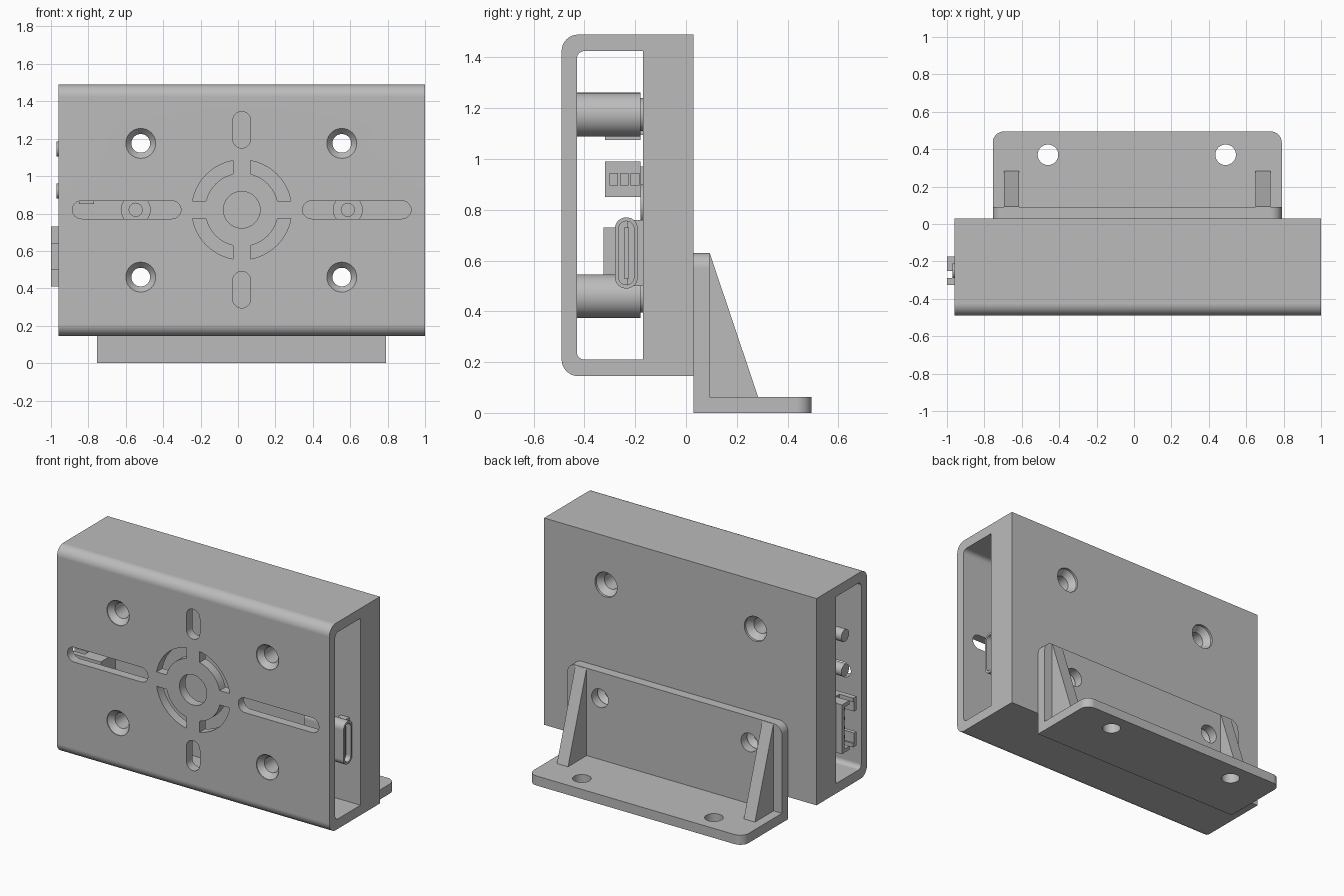
import bpy, bmesh
from math import sin, cos, asin, pi

if "Cube" in bpy.data.objects:
    bpy.data.objects.remove(bpy.data.objects["Cube"])

grey = bpy.data.materials.new("plain_grey")
grey.use_nodes = True
colour = (0.5, 0.5, 0.5, 1)
grey.diffuse_color = colour
grey.node_tree.nodes["Principled BSDF"].inputs["Base Color"].default_value = colour

CX, CZ = 0.02, 0.82          # centre of the front pattern
SCREWS = [(x, z) for x in (-0.52, 0.555) for z in (0.46, 1.175)]


def make(name, bm):
    bmesh.ops.recalc_face_normals(bm, faces=bm.faces)
    mesh = bpy.data.meshes.new(name)
    bm.to_mesh(mesh)
    bm.free()
    mesh.materials.append(grey)
    ob = bpy.data.objects.new(name, mesh)
    bpy.context.collection.objects.link(ob)
    return ob


def prism(name, pts, axis, a, b):
    """Extrude a flat outline along an axis from a to b."""
    place = {"x": lambda u, v, w: (w, u, v),
             "y": lambda u, v, w: (u, w, v),
             "z": lambda u, v, w: (u, v, w)}[axis]
    bm = bmesh.new()
    lo = [bm.verts.new(place(u, v, a)) for u, v in pts]
    hi = [bm.verts.new(place(u, v, b)) for u, v in pts]
    bm.faces.new(lo)
    bm.faces.new(hi)
    for i in range(len(pts)):
        j = (i + 1) % len(pts)
        bm.faces.new((lo[i], lo[j], hi[j], hi[i]))
    return make(name, bm)


def rrect(u0, u1, v0, v1, r, seg=8):
    """Rectangle; r is one radius or four (low-low, high-low, high-high, low-high)."""
    radii = r if isinstance(r, tuple) else (r,) * 4
    corners = [(u0, v0, 1, 1), (u1, v0, -1, 1), (u1, v1, -1, -1), (u0, v1, 1, -1)]
    pts = []
    for k, ((u, v, su, sv), rad) in enumerate(zip(corners, radii)):
        if rad == 0:
            pts.append((u, v))
            continue
        for i in range(seg + 1):
            t = pi + k * pi / 2 + i * pi / 2 / seg
            pts.append((u + su * rad + rad * cos(t), v + sv * rad + rad * sin(t)))
    return pts


def box(name, x, y, z):
    return prism(name, rrect(*y, *z, 0), "x", *x)


def lathe(name, profile, x, z, seg=40):
    """Spin a closed (radius, y) profile about a y-direction axis."""
    bm = bmesh.new()
    rings = [[bm.verts.new((x + r * cos(2 * pi * i / seg), y, z + r * sin(2 * pi * i / seg)))
              for i in range(seg)] for r, y in profile]
    for a, b in zip(rings, rings[1:] + rings[:1]):
        for i in range(seg):
            j = (i + 1) % seg
            bm.faces.new((a[i], a[j], b[j], b[i]))
    bmesh.ops.remove_doubles(bm, verts=bm.verts, dist=1e-5)
    bmesh.ops.dissolve_degenerate(bm, edges=bm.edges, dist=1e-6)
    return make(name, bm)


def rod(name, r, a, b, x, z):
    circle = [(x + r * cos(i * pi / 20), z + r * sin(i * pi / 20)) for i in range(40)]
    return prism(name, circle, "y", a, b)


def activate(ob):
    bpy.ops.object.select_all(action="DESELECT")
    ob.select_set(True)
    bpy.context.view_layer.objects.active = ob


def cut(ob, cutters):
    activate(ob)
    for c in cutters:
        mod = ob.modifiers.new("cut", "BOOLEAN")
        mod.operation = "DIFFERENCE"
        mod.solver = "EXACT"
        mod.object = c
        bpy.ops.object.modifier_apply(modifier=mod.name)
        bpy.data.objects.remove(c)


def smooth(ob):
    activate(ob)
    bpy.ops.object.shade_smooth_by_angle(angle=0.5)
    mod = ob.modifiers.new("weighted", "WEIGHTED_NORMAL")
    mod.keep_sharp = True


# Case: sleeve with rounded front edges, open at both ends
case = prism("case", rrect(-0.49, 0.03, 0.145, 1.49, (0.065, 0, 0, 0.065)), "x", -0.96, 1.0)
cutters = [prism("opening", rrect(-0.43, -0.17, 0.21, 1.425, (0.03, 0, 0, 0.03)), "x", -1.1, 1.1)]

# Countersunk screw holes right through
for x, z in SCREWS:
    cutters.append(lathe("screw_cut", [(0, -0.51), (0.08, -0.51), (0.08, -0.485), (0.05, -0.45),
                                       (0.05, -0.025), (0.08, 0.015), (0.08, 0.05), (0, 0.05)], x, z))

# Front plate slots, hub hole and ring segments
F0, F1 = -0.55, -0.35
for s in (-1, 1):
    u0, u1 = sorted((CX + s * 0.325, CX + s * 0.905))
    cutters.append(prism("slot_h", rrect(u0, u1, CZ - 0.048, CZ + 0.048, 0.0479), "y", F0, F1))
    v0, v1 = sorted((CZ + s * 0.33, CZ + s * 0.525))
    cutters.append(prism("slot_v", rrect(CX - 0.048, CX + 0.048, v0, v1, 0.0479), "y", F0, F1))
cutters.append(rod("hub_cut", 0.098, F0, F1, CX, CZ))


def arc(r, half_gap=0.047, n=10):
    a = asin(half_gap / r)
    return [(r * cos(t), r * sin(t)) for t in (a + (pi / 2 - 2 * a) * i / n for i in range(n + 1))]


segment = arc(0.267) + arc(0.197)[::-1]
for sx in (-1, 1):
    for sz in (-1, 1):
        cutters.append(prism("ring_cut", [(CX + sx * u, CZ + sz * v) for u, v in segment], "y", F0, F1))
cut(case, cutters)
smooth(case)

# Hollow standoffs between the front plate and the back block
for x, z in SCREWS:
    smooth(lathe("standoff", [(0.05, -0.432), (0.086, -0.432), (0.086, -0.18), (0.065, -0.18),
                              (0.065, -0.168), (0.05, -0.168)], x, z))

# Low bosses on the back block behind the long slots
for s in (-1, 1):
    smooth(lathe("boss", [(0.035, -0.18), (0.08, -0.18), (0.08, -0.165), (0.035, -0.165)],
                 CX + s * 0.567, CZ))

# Angle bracket: upright, foot and gussets
upright = prism("bracket_upright", rrect(-0.755, 0.79, 0, 0.63, (0, 0, 0.06, 0.06)), "y", 0.03, 0.092)
cut(upright, [rod("upright_hole", 0.06, 0, 0.15, x, 0.46) for x in (-0.52, 0.555)])
smooth(upright)
foot = prism("bracket_foot", rrect(-0.755, 0.79, 0.09, 0.495, (0, 0, 0.06, 0.06)), "z", 0, 0.062)
hole = [(0.055 * cos(i * pi / 20), 0.055 * sin(i * pi / 20)) for i in range(40)]
cut(foot, [prism("foot_hole", [(x + u, 0.37 + v) for u, v in hole], "z", -0.1, 0.2)
           for x in (-0.46, 0.49)])
smooth(foot)
for x in (-0.695, 0.65):
    prism("gusset", [(0.09, 0.06), (0.285, 0.06), (0.094, 0.628), (0.09, 0.628)], "x", x, x + 0.08)

# Oval cable socket at the left end
socket = prism("oval_socket", rrect(-0.28, -0.19, 0.49, 0.77, 0.044), "x", 0.67, 0.955)
cut(socket, [prism("socket_cut", rrect(-0.265, -0.205, 0.505, 0.755, 0.029), "x", 0.72, 1.0)])
smooth(socket)
box("socket_tongue", (0.7, 0.93), (-0.245, -0.225), (0.53, 0.73))
for x in (0.7, 0.86):
    box("socket_foot", (x, x + 0.06), (-0.23, -0.168), (0.5, 0.76))

# Pin header at the right end
header = box("pin_header", (-1.0, -0.76), (-0.325, -0.175), (0.41, 0.73))
cut(header, [box("header_cut", (-1.1, -0.82), (-0.3, -0.2), (0.435, 0.705)),
             box("front_notch", (-1.1, -0.88), (-0.4, -0.25), (0.5, 0.64)),
             box("end_notch", (-1.1, -0.9), (-0.29, -0.25), (0.3, 0.9))])
for i in range(4):
    z = 0.48 + i * 0.06
    box("header_pin", (-0.96, -0.8), (-0.262, -0.242), (z - 0.01, z + 0.01))
box("header_base", (-0.9, -0.78), (-0.18, -0.168), (0.45, 0.69))

# Side push buttons at the right end
for z in (1.145, 0.92):
    box("button_body", (-0.85, -0.77), (-0.32, -0.18), (z - 0.07, z + 0.07))
    box("button_base", (-0.84, -0.78), (-0.18, -0.168), (z - 0.05, z + 0.05))
    for i in range(3):
        y = -0.285 + i * 0.042
        box("button_rib", (-0.772, -0.762), (y - 0.017, y + 0.017), (z - 0.025, z + 0.025))
    plunger = [(-0.25 + 0.04 * cos(i * pi / 12), z + 0.04 * sin(i * pi / 12)) for i in range(24)]
    smooth(prism("button_plunger", plunger, "x", -0.97, -0.84))
